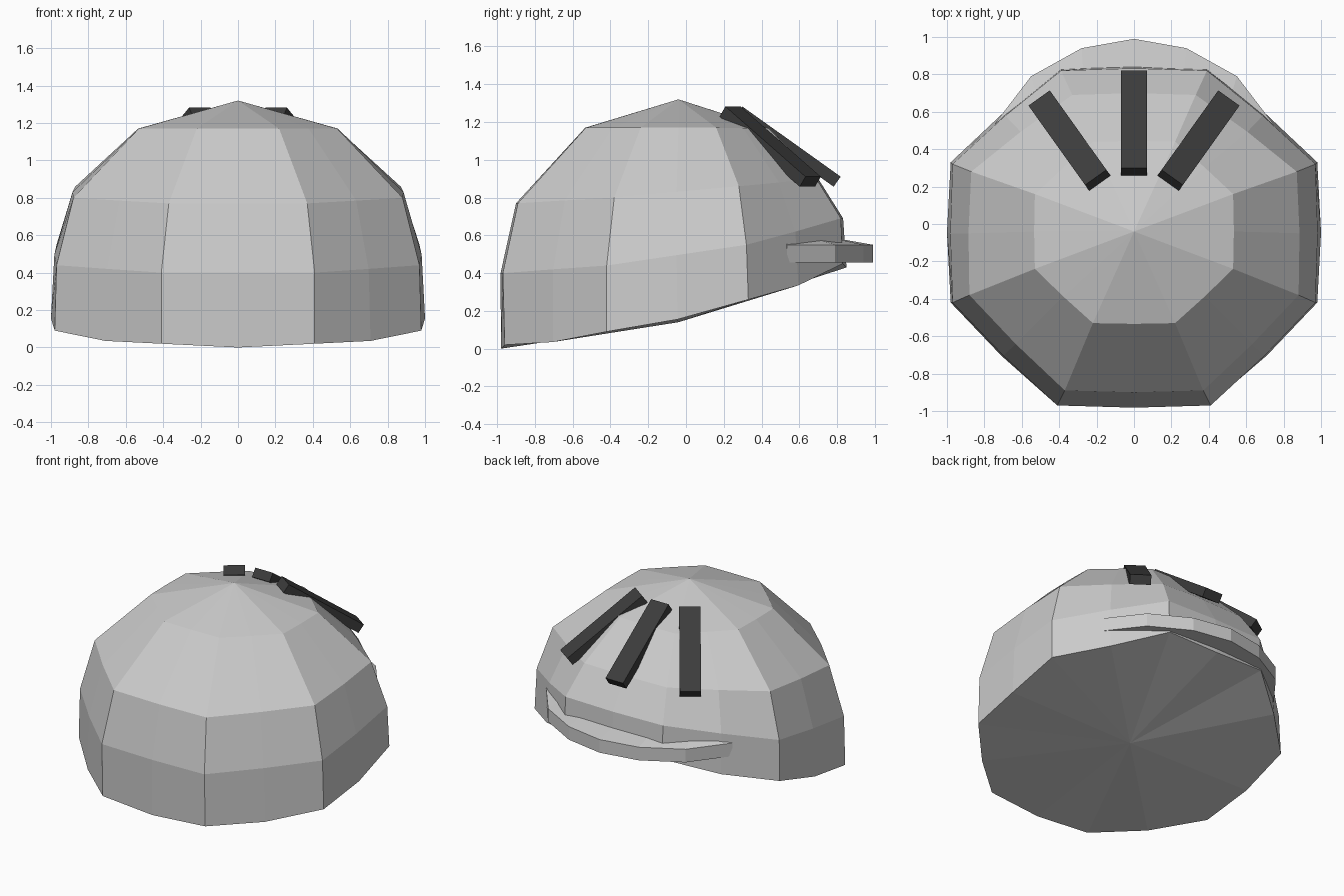
import bpy, bmesh, math
from mathutils import Vector, Matrix

if "Cube" in bpy.data.objects:
    bpy.data.objects.remove(bpy.data.objects["Cube"])


def finish(name, bm, mat=None):
    bmesh.ops.recalc_face_normals(bm, faces=bm.faces)
    me = bpy.data.meshes.new(name)
    bm.to_mesh(me)
    bm.free()
    ob = bpy.data.objects.new(name, me)
    bpy.context.collection.objects.link(ob)
    if mat:
        me.materials.append(mat)
    return ob


def mirrored(half):
    """Right-hand points followed by their mirror images in reverse order."""
    return half + [Vector((-p.x, p.y, p.z)) for p in reversed(half)]


def ring_points(corners, bulge, sag):
    """Eight corners plus slightly bulged edge midpoints."""
    loop = mirrored([Vector(c) for c in corners])
    pts = []
    for i, a in enumerate(loop):
        b = loop[(i + 1) % len(loop)]
        out = Vector((b.y - a.y, a.x - b.x, 0)).normalized() * bulge
        pts += [a, (a + b) / 2 + out + Vector((0, 0, -sag))]
    return pts


# Dome: four octagonal rings, rim rising to the back
rings = [
    ([(.41, -.96, .02), (.98, -.42, .09), (.98, .33, .26), (.39, .83, .45)], .02, .02),
    ([(.41, -.97, .40), (.97, -.42, .44), (.97, .32, .55), (.39, .82, .69)], .012, 0),
    ([(.37, -.89, .77), (.88, -.38, .80), (.87, .28, .86), (.33, .69, .90)], .01, 0),
    ([(.22, -.53, 1.17), (.53, -.24, 1.17), (.53, .16, 1.17), (.22, .44, 1.165)], .004, 0),
]
bm = bmesh.new()
loops = [[bm.verts.new(p) for p in ring_points(*r)] for r in rings]
n = len(loops[0])
top = bm.verts.new((0, -.04, 1.32))
base = bm.verts.new((0, -.04, .14))
for i in range(n):
    j = (i + 1) % n
    for lo, hi in zip(loops, loops[1:]):
        bm.faces.new((lo[i], lo[j], hi[j], hi[i]))
    bm.faces.new((loops[-1][i], loops[-1][j], top))
    bm.faces.new((loops[0][j], loops[0][i], base))
finish("helmet_dome", bm)

# Brim: curved strip swept around the back
outer = mirrored([Vector((.745, .535, 0)), Vector((.55, .79, 0)), Vector((.28, .94, 0))])
inner = mirrored([Vector((.72, .51, 0)), Vector((.52, .69, 0)), Vector((.27, .80, 0))])
outer.insert(3, Vector((0, .99, 0)))
inner.insert(3, Vector((0, .82, 0)))
bm = bmesh.new()
sections = []
for o, k in zip(outer, inner):
    sections.append([bm.verts.new((p.x, p.y, z)) for p, z in
                     ((o, .455), (o, .55), (k, .58), (k, .46))])
for a, b in zip(sections, sections[1:]):
    for i in range(4):
        j = (i + 1) % 4
        bm.faces.new((a[i], a[j], b[j], b[i]))
bm.faces.new(sections[0])
bm.faces.new(sections[-1])
finish("brim", bm)

# Three dark bars fanned out on the sloping back
dark = bpy.data.materials.new("dark_grey")
dark.diffuse_color = (.045, .045, .045, 1)
dark.use_nodes = True
dark.node_tree.nodes["Principled BSDF"].inputs["Base Color"].default_value = dark.diffuse_color
for name, x, y, turn in (("bar_centre", 0, .54, 0),
                         ("bar_right", .345, .446, -35.5),
                         ("bar_left", -.345, .446, 35.5)):
    bm = bmesh.new()
    m = (Matrix.Translation((x, y, 1.07))
         @ Matrix.Rotation(math.radians(turn), 4, 'Z')
         @ Matrix.Rotation(math.radians(-35.5), 4, 'X')
         @ Matrix.Diagonal((.14, .64, .065, 1)))
    bmesh.ops.create_cube(bm, size=1, matrix=m)
    finish(name, bm, dark)
